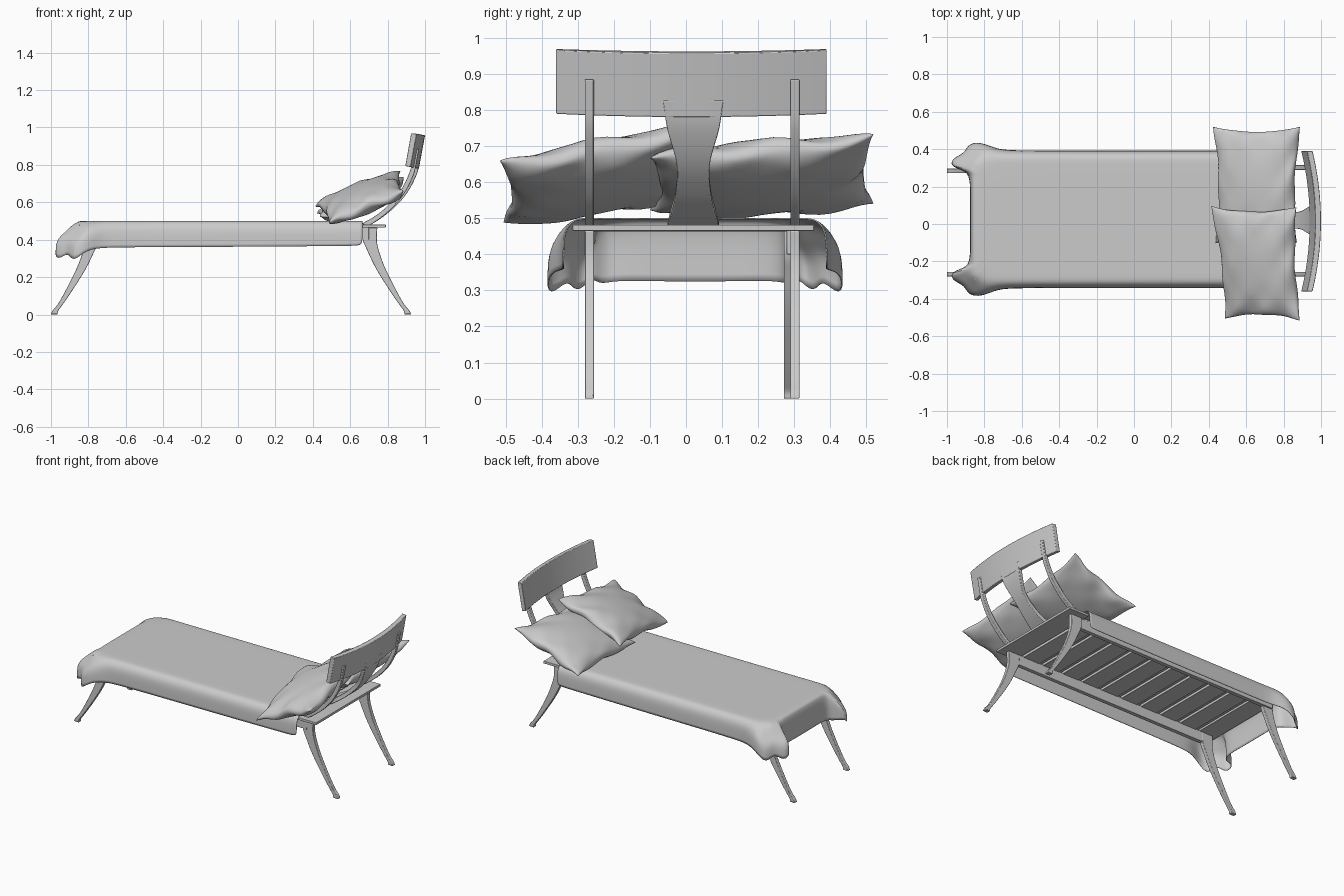
import bpy, bmesh, math
from mathutils import Vector

if "Cube" in bpy.data.objects:
    bpy.data.objects.remove(bpy.data.objects["Cube"])

CY = 0.02  # centre line of the frame in y


def make(name, verts, faces, angle=40, bevel=0.0, subsurf=0, solid=0.0):
    me = bpy.data.meshes.new(name)
    me.from_pydata([tuple(v) for v in verts], [], faces)
    bm = bmesh.new()
    bm.from_mesh(me)
    bmesh.ops.recalc_face_normals(bm, faces=bm.faces)
    bm.to_mesh(me)
    bm.free()
    ob = bpy.data.objects.new(name, me)
    bpy.context.collection.objects.link(ob)
    if subsurf:
        m = ob.modifiers.new("Subsurf", 'SUBSURF')
        m.levels = m.render_levels = subsurf
    if solid:
        m = ob.modifiers.new("Solid", 'SOLIDIFY')
        m.thickness = solid
        m.offset = 0
    if bevel:
        m = ob.modifiers.new("Bevel", 'BEVEL')
        m.width = bevel
        m.segments = 2
        m.limit_method = 'ANGLE'
        m.angle_limit = math.radians(50)
    bpy.ops.object.select_all(action='DESELECT')
    ob.select_set(True)
    bpy.context.view_layer.objects.active = ob
    bpy.ops.object.shade_smooth_by_angle(angle=math.radians(angle))
    return ob


def spline(rows, steps=5):
    """Catmull-Rom through tuples."""
    rows = [Vector(r) for r in rows]
    out = []
    for i in range(len(rows) - 1):
        p0, p1, p2 = rows[max(i - 1, 0)], rows[i], rows[i + 1]
        p3 = rows[min(i + 2, len(rows) - 1)]
        for k in range(steps):
            t = k / steps
            out.append(0.5 * (2 * p1 + (p2 - p0) * t + (2 * p0 - 5 * p1 + 4 * p2 - p3) * t * t
                              + (3 * p1 - p0 - 3 * p2 + p3) * t ** 3))
    return out + [rows[-1]]


def ribbon(name, rows, y, bevel=0.003):
    """Solid swept through rows of (xa, za, xb, zb, half width in y)."""
    verts, faces = [], []
    rows = spline(rows)
    for xa, za, xb, zb, h in rows:
        verts += [(xa, y - h, za), (xb, y - h, zb), (xb, y + h, zb), (xa, y + h, za)]
    for i in range(len(rows) - 1):
        for k in range(4):
            a, b = 4 * i + k, 4 * i + (k + 1) % 4
            faces.append((a, b, b + 4, a + 4))
    n = len(verts)
    faces += [(0, 1, 2, 3), (n - 4, n - 3, n - 2, n - 1)]
    return make(name, verts, faces, bevel=bevel)


def box(name, x0, x1, y0, y1, z0, z1, bevel=0.002):
    v = [(x, y, z) for x in (x0, x1) for y in (y0, y1) for z in (z0, z1)]
    f = [(0, 1, 3, 2), (4, 6, 7, 5), (0, 4, 5, 1), (2, 3, 7, 6), (0, 2, 6, 4), (1, 5, 7, 3)]
    return make(name, v, f, bevel=bevel)


# Sabre legs
LEG = [(.665, .745, .465), (.667, .742, .40), (.69, .752, .345), (.725, .778, .27), (.765, .81, .20),
       (.83, .862, .10), (.865, .892, .05), (.886, .917, .02), (.89, .925, 0)]
for tag, y in (("front", -.268), ("back", .302)):
    ribbon("head_leg_" + tag, [(a, z, b, z, .0125) for a, b, z in LEG], y)
for tag, y in (("front", -.268), ("back", .284)):
    ribbon("foot_leg_" + tag, [(-.075 - a, z, -.075 - b, z, .0125) for a, b, z in LEG], y)

# Bed frame: rails, end boards and slats
for tag, y in (("front", -.27), ("back", .292)):
    box("rail_" + tag, -.81, .70, y - .013, y + .013, .40, .468)
box("head_board", .645, .79, -.315, .355, .465, .481)
box("foot_board", -.85, -.72, -.30, .34, .465, .481)
for i in range(9):
    x = -.63 + i * .15
    box("slat_%d" % (i + 1), x - .06, x + .06, -.28, .30, .463, .481)

# Curved back posts
POST = [(.66, .485, .70, .475), (.735, .528, .752, .508), (.80, .582, .82, .565), (.868, .662, .89, .648),
        (.915, .755, .939, .747), (.935, .83, .957, .827), (.945, .885, .968, .885)]
for tag, y in (("front", -.268), ("back", .302)):
    ribbon("back_post_" + tag, [r + (.0125,) for r in POST], y)

# Waisted centre splat following the posts
W = [.072, .062, .049, .046, .072, .084]
ribbon("back_splat", [(r[0] + d, r[1], r[2] + d, r[3], w)
                      for r, w, d in zip(POST, W, (0, .003, .008, .013, .016, .018))], CY)

# Bowed top panel
verts, faces, N = [], [], 24
for i in range(N + 1):
    d = -1 + 2 * i / N
    x = 1.0 - .045 * d * d
    lift = .009 * d * d
    y = .015 + .375 * d
    verts += [(x - .03, y, .965 - .002 + lift * .7), (x, y, .958 + lift),
              (x - .033, y, .780 + lift), (x - .061, y, .785 + lift)]
for i in range(N):
    for k in range(4):
        a, b = 4 * i + k, 4 * i + (k + 1) % 4
        faces.append((a, b, b + 4, a + 4))
faces += [(0, 1, 2, 3), tuple(range(4 * N, 4 * N + 4))]
make("back_panel", verts, faces, bevel=.003)

# Draped blanket: half outline of (top x, half y, hem x, hem half y, hem z, corner weight)
HALF = [(.665, .32, .665, .365, .368, 0), (.62, .32, .62, .365, .367, 0), (0, .32, 0, .365, .362, 0),
        (-.62, .32, -.62, .365, .36, 0), (-.73, .32, -.73, .37, .357, 0), (-.79, .318, -.815, .412, .345, .5),
        (-.825, .31, -.885, .405, .275, 1), (-.843, .295, -.905, .35, .34, 1), (-.85, .275, -.965, .33, .285, 1),
        (-.852, .255, -.985, .285, .34, 1), (-.852, .235, -.905, .262, .315, .8), (-.852, .19, -.874, .23, .328, 0),
        (-.852, .10, -.874, .10, .325, 0), (-.852, 0, -.874, 0, .325, 0)]
stations = [(-1,) + h for h in HALF] + [(1,) + h for h in reversed(HALF[:-1])]
SIDE = [(0, 0), (.5, .06), (.9, .25), (1, .55), (1, 1)]
CORNER = [(0, 0), (.3, .14), (.62, .36), (1, .58), (1, 1)]
TOP, BY = .499, .025
n, verts, faces = len(stations), [], []
for s, tx, ty, hx, hy, hz, w in stations:   # inset ring on the flat top
    ix = tx + .07 if tx < -.7 else tx
    verts.append((ix, BY + s * ty * .85, TOP))
for k in range(5):
    for s, tx, ty, hx, hy, hz, w in stations:
        o = SIDE[k][0] * (1 - w) + CORNER[k][0] * w
        d = SIDE[k][1] * (1 - w) + CORNER[k][1] * w
        verts.append((tx + (hx - tx) * o, BY + s * (ty + (hy - ty) * o), TOP + (hz - TOP) * d))
for k in range(5):
    for i in range(n - 1):
        a = k * n + i
        faces.append((a, a + 1, a + n + 1, a + n))
for i in range(n // 2 - 1):
    faces.append((i, i + 1, n - 2 - i, n - 1 - i))
faces.append((n // 2 - 1, n // 2, n // 2 + 1))
make("blanket", verts, faces, angle=60, subsurf=2, solid=.004)


def pillow(name, c00, c10, c11, c01, thick, phase):
    """Stuffed cushion between four corners, with pinched edges and soft creases."""
    c00, c10, c11, c01 = map(Vector, (c00, c10, c11, c01))
    nrm = (c11 - c00).cross(c01 - c10).normalized()
    mid = (c00 + c10 + c11 + c01) / 4
    M, verts, faces = 28, [], []
    for side in (1, -1):
        for i in range(M + 1):
            for j in range(M + 1):
                u, v = -math.cos(math.pi * i / M), -math.cos(math.pi * j / M)
                pu = u * (1 - .10 * (1 - v * v))
                pv = v * (1 - .09 * (1 - u * u))
                a, b = (pu + 1) / 2, (pv + 1) / 2
                p = c00.lerp(c10, a).lerp(c01.lerp(c11, a), b)
                f = ((1 - u * u) * (1 - v * v)) ** .42
                edge = max(abs(u), abs(v)) ** 3
                crease = 1 + .16 * edge * math.sin(9 * u + phase) * math.cos(8 * v + phase)
                wave = .010 * edge * math.sin(7 * (u - v) + phase)
                verts.append(p + nrm * (side * thick * f * crease + wave))
    S = (M + 1) ** 2
    for o in (0, S):
        for i in range(M):
            for j in range(M):
                a = o + i * (M + 1) + j
                faces.append((a, a + 1, a + M + 2, a + M + 1))
    ob = make(name, verts, faces, angle=75)
    bm = bmesh.new()
    bm.from_mesh(ob.data)
    bmesh.ops.remove_doubles(bm, verts=bm.verts, dist=.0004)
    bmesh.ops.recalc_face_normals(bm, faces=bm.faces)
    bm.to_mesh(ob.data)
    bm.free()


# Two leaning pillows, the front one resting on the back one
pillow("pillow_front", (.487, -.505, .485), (.89, -.515, .65), (.87, .09, .762), (.41, .095, .585), .068, .4)
pillow("pillow_back", (.44, -.10, .515), (.87, -.10, .67), (.89, .52, .725), (.425, .52, .535), .068, 2.1)
